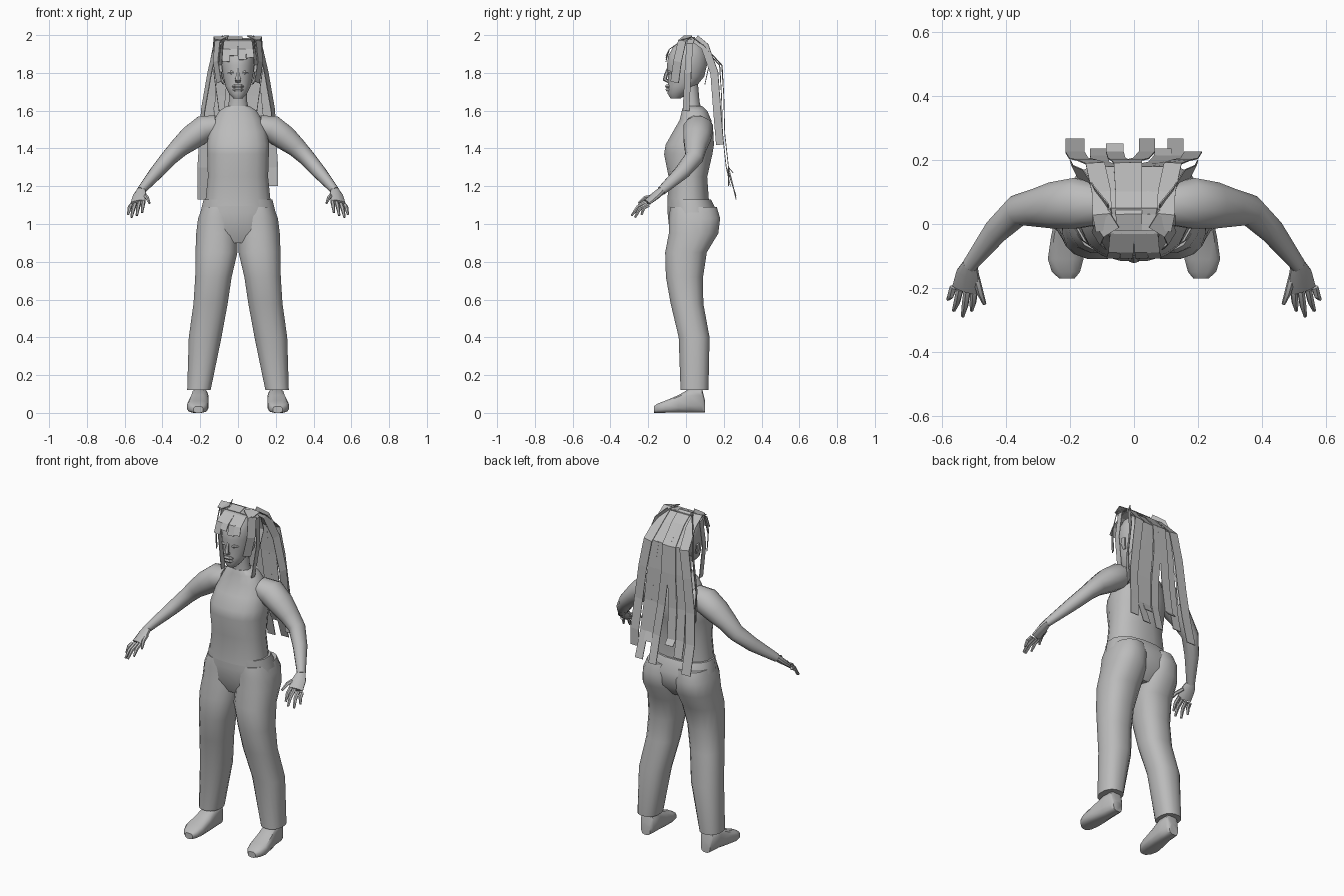
import bpy, bmesh, math
from mathutils import Vector as V

grey = bpy.data.materials.new("light grey")
grey.diffuse_color = (0.5, 0.5, 0.5, 1)


def finish(name, bm, mirror=False, angle=40):
    bmesh.ops.recalc_face_normals(bm, faces=bm.faces)
    me = bpy.data.meshes.new(name)
    bm.to_mesh(me)
    bm.free()
    me.materials.append(grey)
    ob = bpy.data.objects.new(name, me)
    bpy.context.collection.objects.link(ob)
    bpy.ops.object.select_all(action='DESELECT')
    ob.select_set(True)
    bpy.context.view_layer.objects.active = ob
    if angle:
        bpy.ops.object.shade_smooth_by_angle(angle=math.radians(angle))
    if mirror:
        ob.modifiers.new("mirror", 'MIRROR')
    return ob


def ring(c, u, v, n, e=1.0):
    """Rounded section; e below 1 makes it squarer."""
    out = []
    for i in range(n):
        a = 2 * math.pi * (i + 0.5) / n
        p, q = math.cos(a), math.sin(a)
        out.append(V(c) + V(u) * math.copysign(abs(p) ** e, p) + V(v) * math.copysign(abs(q) ** e, q))
    return out


def skin(bm, rings):
    loops = [[bm.verts.new(p) for p in r] for r in rings]
    n = len(loops[0])
    for a, b in zip(loops, loops[1:]):
        for i in range(n):
            bm.faces.new((a[i], a[(i + 1) % n], b[(i + 1) % n], b[i]))
    bm.faces.new(loops[0])
    bm.faces.new(loops[-1][::-1])


def stack(name, rows, n=16, e=0.85, mirror=False):
    """Loft of horizontal sections: cx, cy, z, rx, ry."""
    bm = bmesh.new()
    skin(bm, [ring((x, y, z), (rx, 0, 0), (0, ry, 0), n, e) for x, y, z, rx, ry in rows])
    return finish(name, bm, mirror)


def tube(bm, pts, wide, thin, side, n=10):
    """Loft along a path with a width axis close to side."""
    pts = [V(p) for p in pts]
    rings = []
    for i, p in enumerate(pts):
        d = (pts[min(i + 1, len(pts) - 1)] - pts[max(i - 1, 0)]).normalized()
        w = V(side) - d * d.dot(V(side))
        w.normalize()
        rings.append(ring(p, w * wide[i], d.cross(w) * thin[i], n))
    skin(bm, rings)


def ribbon(bm, pts, width, side):
    """Thin flat strip along a path."""
    pts = [V(p) for p in pts]
    rings = []
    for i, p in enumerate(pts):
        d = (pts[min(i + 1, len(pts) - 1)] - pts[max(i - 1, 0)]).normalized()
        w = (V(side) - d * d.dot(V(side))).normalized() * width / 2
        t = d.cross(w).normalized() * 0.002
        rings.append([p - w - t, p + w - t, p + w + t, p - w + t])
    skin(bm, rings)


# Sleeveless top
stack("top", [(0, .012, 1.095, .178, .113), (0, .01, 1.25, .162, .104),
              (0, .012, 1.37, .166, .13), (0, .02, 1.42, .168, .13),
              (0, .038, 1.49, .155, .108), (0, .05, 1.55, .13, .085),
              (0, .045, 1.6, .10, .068), (0, .035, 1.625, .06, .05)])

# Trousers
stack("trouser_hips", [(0, .018, 1.13, .185, .116), (0, .035, 1.06, .203, .135),
                       (0, .035, .97, .218, .125), (0, .02, .90, .12, .08)])
stack("trouser_leg", [(.10, .04, 1.09, .09, .125), (.108, .045, 1.03, .105, .138),
                      (.111, .04, .95, .112, .133), (.114, .0, .85, .113, .112),
                      (.13, -.008, .72, .098, .10), (.145, .005, .58, .092, .088),
                      (.174, .043, .40, .088, .083), (.207, .045, .12, .063, .075)], mirror=True)

# Shoes: sections run from heel to toe (y, cx, half width, height)
bm = bmesh.new()
skin(bm, [ring((x, y, h / 2), (w, 0, 0), (0, 0, h / 2), 12, .65) for y, x, w, h in
          [(.10, .20, .03, .07), (.085, .20, .042, .13), (.02, .202, .046, .13),
           (-.04, .208, .053, .095), (-.11, .214, .057, .065), (-.15, .213, .045, .05),
           (-.17, .21, .025, .035)]])
finish("shoe", bm, True)

# Arms
bm = bmesh.new()
r = [.065, .082, .075, .06, .05, .042, .025]
tube(bm, [(.11, .06, 1.52), (.18, .065, 1.505), (.25, .058, 1.455), (.31, .05, 1.405),
          (.365, .042, 1.35), (.43, -.02, 1.275), (.515, -.13, 1.175)], r,
     [a * .9 for a in r], (0, 1, 0), 12)
finish("arm", bm, True)

# Hands: palm, four fingers and thumb
bm = bmesh.new()
across = (1, .1, -.35)
tube(bm, [(.513, -.125, 1.18), (.52, -.155, 1.155), (.53, -.205, 1.115)],
     [.024, .038, .042], [.02, .019, .013], across)
for base, tip in [((.566, -.198, 1.10), (.582, -.235, 1.05)),
                  ((.545, -.205, 1.105), (.564, -.27, 1.035)),
                  ((.522, -.207, 1.113), (.536, -.288, 1.045)),
                  ((.50, -.205, 1.122), (.508, -.27, 1.06)),
                  ((.495, -.165, 1.15), (.468, -.25, 1.11))]:
    mid = (V(base) + V(tip)) / 2 + V((0, -.008, .01))
    tube(bm, [base, mid, tip], [.012, .011, .006], [.011, .01, .006], across, 6)
finish("hand", bm, True)

# Neck and head
stack("neck", [(0, .035, 1.59, .062, .052), (0, .03, 1.65, .05, .043), (0, .02, 1.74, .05, .045)], 12, 1)
stack("head", [(0, -.055, 1.665, .025, .028), (0, -.045, 1.69, .048, .053),
               (0, -.02, 1.73, .068, .077), (0, .0, 1.78, .08, .098),
               (0, .005, 1.84, .088, .108), (0, .008, 1.89, .086, .104),
               (0, .012, 1.935, .07, .083), (0, .015, 1.965, .035, .045)], 16, 1)

# Face details
bm = bmesh.new()
tube(bm, [(0, -.095, 1.82), (0, -.106, 1.79), (0, -.112, 1.765), (0, -.09, 1.752)],
     [.008, .011, .018, .014], [.008, .01, .012, .008], (1, 0, 0), 6)
finish("nose", bm)
for label, z, y in (("upper_lip", 1.727, -.1), ("lower_lip", 1.708, -.098)):
    bm = bmesh.new()
    tube(bm, [(-.032, y + .022, z), (-.012, y, z + .003), (.012, y, z + .003), (.032, y + .022, z)],
         [.004, .011, .011, .004], [.005, .012, .012, .005], (0, 0, 1), 6)
    finish(label, bm)
bm = bmesh.new()
tube(bm, [(.018, -.092, 1.80), (.036, -.088, 1.803), (.056, -.073, 1.80)],
     [.004, .012, .004], [.004, .01, .004], (0, 0, 1), 6)
finish("eye", bm, True)
bm = bmesh.new()
tube(bm, [(.076, .01, 1.745), (.09, .014, 1.775), (.092, .02, 1.805)],
     [.009, .018, .014], [.008, .008, .006], (0, 1, 0), 6)
finish("ear", bm, True)

# Long hair strands: crown x, nape x, end x, end y, end z, width
bm = bmesh.new()
for a, b, c, y, z, w in [(-.10, -.135, -.185, .265, 1.13, .06), (-.065, -.085, -.11, .235, 1.20, .055),
                         (-.03, -.04, -.06, .25, 1.27, .055), (.0, .0, .04, .265, 1.14, .05),
                         (.035, .045, .09, .235, 1.25, .055), (.065, .09, .13, .265, 1.15, .05),
                         (.10, .135, .185, .225, 1.20, .055)]:
    dy = .012 if abs(a) in (.065, .035) else 0
    ribbon(bm, [(a * .9, -.02, 1.975), (a, .03, 1.99 - dy), (a * 1.02, .10, 1.94 - dy),
                (b * .9, .19 - dy, 1.84), (b * 1.1, .20 - dy, 1.68),
                ((b + c) / 2 * 1.08, .205 - dy, 1.48), (c, .225 - dy, 1.30), (c, y, z)], w, (1, 0, 0))
finish("long_hair", bm, angle=0)

# Loose locks beside the face and shoulders
bm = bmesh.new()
ribbon(bm, [(.06, .01, 1.995), (.108, -.02, 1.97), (.118, -.045, 1.86), (.10, -.06, 1.75)], .05, (.6, 1, 0))
ribbon(bm, [(.07, .03, 1.99), (.115, .02, 1.955), (.128, .01, 1.80), (.10, .0, 1.60)], .035, (0, 1, 0))
ribbon(bm, [(.08, .05, 1.98), (.118, .10, 1.94), (.15, .15, 1.80), (.185, .165, 1.60),
            (.19, .18, 1.42)], .045, (.5, 1, 0))
finish("side_lock", bm, True, 0)

# Short fringe pieces lying over the crown and forehead
bm = bmesh.new()
for x, z in ((-.055, 1.86), (-.02, 1.89), (.02, 1.87), (.055, 1.88)):
    ribbon(bm, [(x, .05, 1.982), (x, -.03, 1.965), (x * 1.1, -.088, 1.925), (x * 1.2, -.106, z)], .04, (1, 0, 0))
finish("fringe", bm, angle=0)
bm = bmesh.new()
for x in (-.06, -.02, .02, .06):
    ribbon(bm, [(x, .03, 1.975), (x, .10, 1.92), (x * 1.1, .122, 1.84), (x * .9, .10, 1.74)], .045, (1, 0, 0))
finish("back_hair", bm, angle=0)
